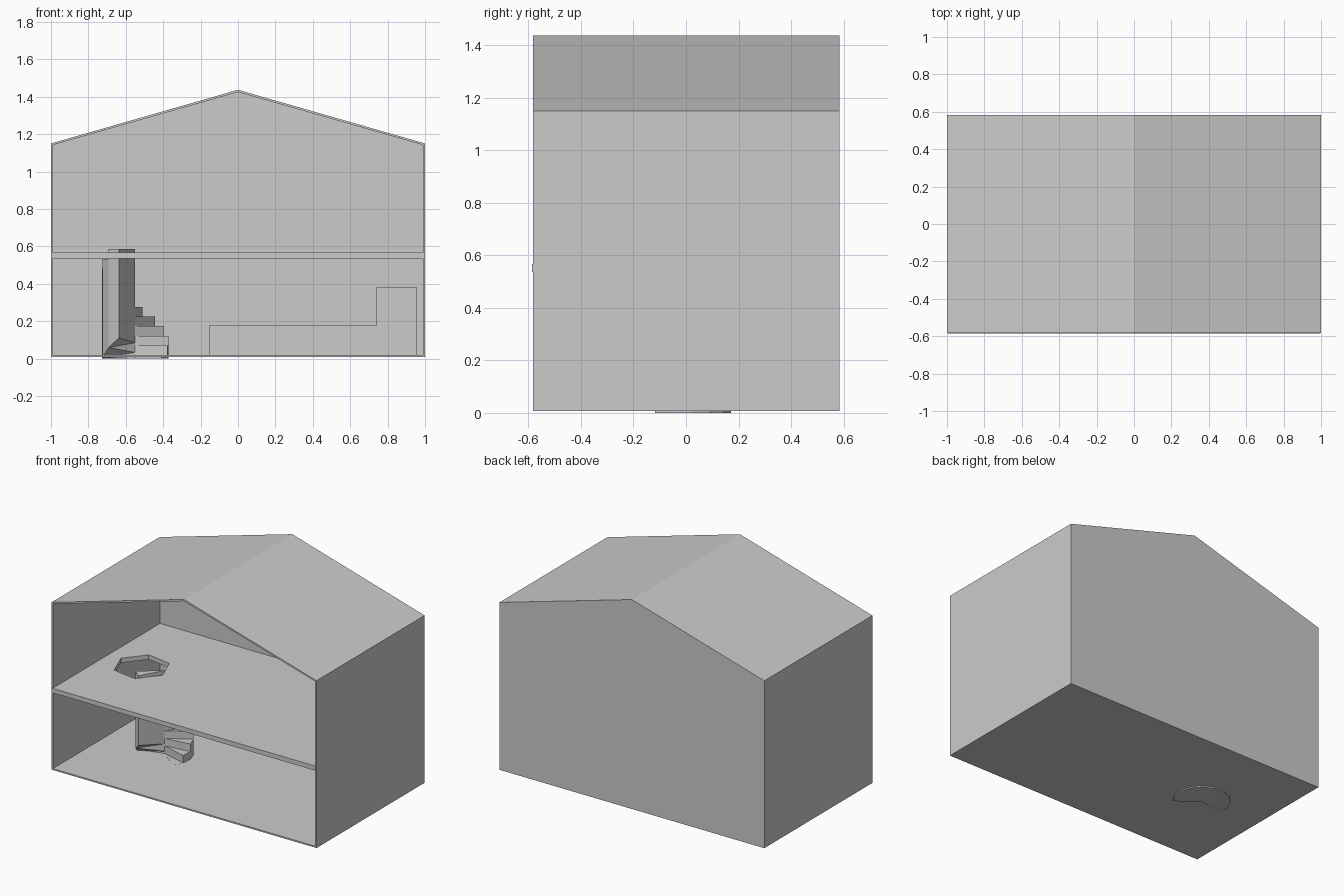
import bpy, bmesh
from math import sin, cos, radians

if "Cube" in bpy.data.objects:
    bpy.data.objects.remove(bpy.data.objects["Cube"])


def make_object(name, bm):
    bmesh.ops.recalc_face_normals(bm, faces=bm.faces)
    me = bpy.data.meshes.new(name)
    bm.to_mesh(me)
    bm.free()
    ob = bpy.data.objects.new(name, me)
    bpy.context.collection.objects.link(ob)
    return ob


def box(name, x0, x1, y0, y1, z0, z1):
    bm = bmesh.new()
    bmesh.ops.create_cube(bm, size=1)
    for v in bm.verts:
        v.co = (x0 if v.co.x < 0 else x1, y0 if v.co.y < 0 else y1,
                z0 if v.co.z < 0 else z1)
    return make_object(name, bm)


def ring(cx, cy, z, r, n, turn):
    return [(cx + r * cos(radians(turn + 360 * i / n)),
             cy + r * sin(radians(turn + 360 * i / n)), z) for i in range(n)]


# House shell: gabled profile, hollow and open to the front
T = 0.01
FRONT, BACK = -0.582, 0.584
outer = [(-1, 0.008), (1, 0.008), (1, 1.15), (0, 1.437), (-1, 1.15)]
inner = [(-1 + T, 0.018), (1 - T, 0.018), (1 - T, 1.142), (0, 1.425), (-1 + T, 1.142)]
bm = bmesh.new()
loops = [[bm.verts.new((x, y, z)) for x, z in prof] for prof, y in
         ((outer, BACK), (outer, FRONT), (inner, FRONT), (inner, BACK - T))]
for a, b in zip(loops, loops[1:]):
    for i in range(5):
        j = (i + 1) % 5
        bm.faces.new((a[i], a[j], b[j], b[i]))
bm.faces.new(loops[0])
bm.faces.new(loops[-1])
make_object("house_shell", bm)

# Upper floor with a six-sided stair opening
floor = box("upper_floor", -1 + T / 2, 1 - T / 2, -0.586, BACK - T / 2, 0.536, 0.567)
bm = bmesh.new()
lo = [bm.verts.new(p) for p in ring(-0.72, -0.01, 0.45, 0.178, 6, -9)]
hi = [bm.verts.new(p) for p in ring(-0.72, -0.01, 0.65, 0.178, 6, -9)]
bm.faces.new(lo)
bm.faces.new(hi)
for i in range(6):
    j = (i + 1) % 6
    bm.faces.new((lo[i], lo[j], hi[j], hi[i]))
cutter = make_object("stair_opening_cutter", bm)
cutter.hide_render = True
cutter.hide_set(True)
mod = floor.modifiers.new("opening", "BOOLEAN")
mod.operation = "DIFFERENCE"
mod.solver = "EXACT"
mod.object = cutter
bpy.context.view_layer.objects.active = floor
bpy.ops.object.modifier_apply(modifier="opening")
bpy.data.objects.remove(cutter)

# Spiral stair: solid wedges winding round a centre line, sloped underside
CX, CY, R = -0.55, -0.005, 0.18
STEPS, START, SWEEP = 12, -39.0, 23.33
bm = bmesh.new()


def underside(angle):
    return max(0.0, 0.11 - (241 - angle) * 0.0022)


for s in range(STEPS):
    a0 = START + SWEEP * s
    a1 = a0 + SWEEP
    top = 0.585 - 0.0515 * (STEPS - 1 - s)
    rim = [(CX + R * cos(radians(a)), CY + R * sin(radians(a)), underside(a))
           for a in (a0, a1)]
    pts = [(CX, CY, underside((a0 + a1) / 2))] + rim
    low = [bm.verts.new(p) for p in pts]
    high = [bm.verts.new((p[0], p[1], top)) for p in pts]
    bm.faces.new(low)
    bm.faces.new(high)
    for i in range(3):
        j = (i + 1) % 3
        bm.faces.new((low[i], low[j], high[j], high[i]))
make_object("spiral_stair", bm)

# Low counter and tall cabinet along the back wall
box("counter", -0.155, 0.74, 0.39, BACK, 0.012, 0.178)
box("tall_cabinet", 0.74, 0.957, 0.39, BACK, 0.012, 0.38)
